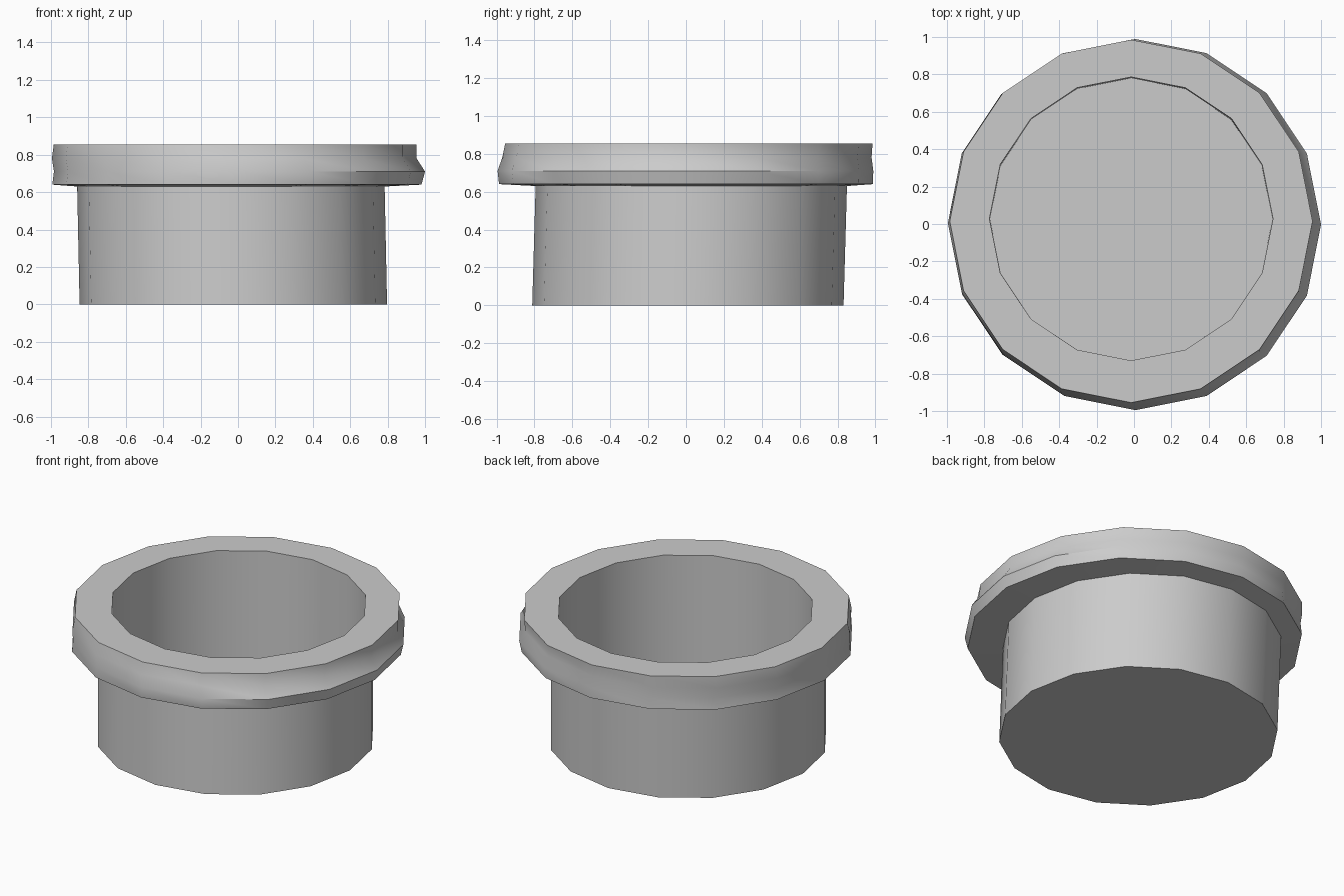
import bpy, bmesh, math

if "Cube" in bpy.data.objects:
    bpy.data.objects.remove(bpy.data.objects["Cube"])

SIDES = 16

# Slightly irregular profile, from the cavity floor over the rim and down to the base:
# (centre x, centre y, radius, z)
RINGS = [
    (-0.015, 0.025, 0.755, 0.08),   # cavity floor
    (-0.015, 0.028, 0.758, 0.855),  # mouth
    (-0.015, 0.015, 0.970, 0.855),  # rim top outer edge
    (-0.020, 0.005, 0.975, 0.78),   # groove in the rim side
    (0.008, -0.003, 0.992, 0.71),   # bulge of the rim
    (-0.006, 0.000, 0.987, 0.64),   # rim lower edge
    (-0.038, 0.028, 0.822, 0.63),   # neck under the rim
    (-0.025, 0.010, 0.822, 0.0),    # base
]


def loft(name, rings):
    """Joins polygon rings into one closed shell, with capped ends."""
    bm = bmesh.new()
    loops = []
    for cx, cy, r, z in rings:
        loops.append([bm.verts.new((cx + r * math.cos(2 * math.pi * i / SIDES),
                                    cy + r * math.sin(2 * math.pi * i / SIDES), z))
                      for i in range(SIDES)])
    for a, b in zip(loops, loops[1:]):
        for i in range(SIDES):
            j = (i + 1) % SIDES
            bm.faces.new((a[i], a[j], b[j], b[i]))
    bm.faces.new(loops[0])
    bm.faces.new(loops[-1])
    bmesh.ops.recalc_face_normals(bm, faces=bm.faces)
    mesh = bpy.data.meshes.new(name)
    bm.to_mesh(mesh)
    bm.free()
    obj = bpy.data.objects.new(name, mesh)
    bpy.context.collection.objects.link(obj)
    return obj


# Rimmed pot
pot = loft("rimmed_pot", RINGS)
bpy.context.view_layer.objects.active = pot
pot.select_set(True)
bpy.ops.object.shade_smooth_by_angle(angle=math.radians(35))
